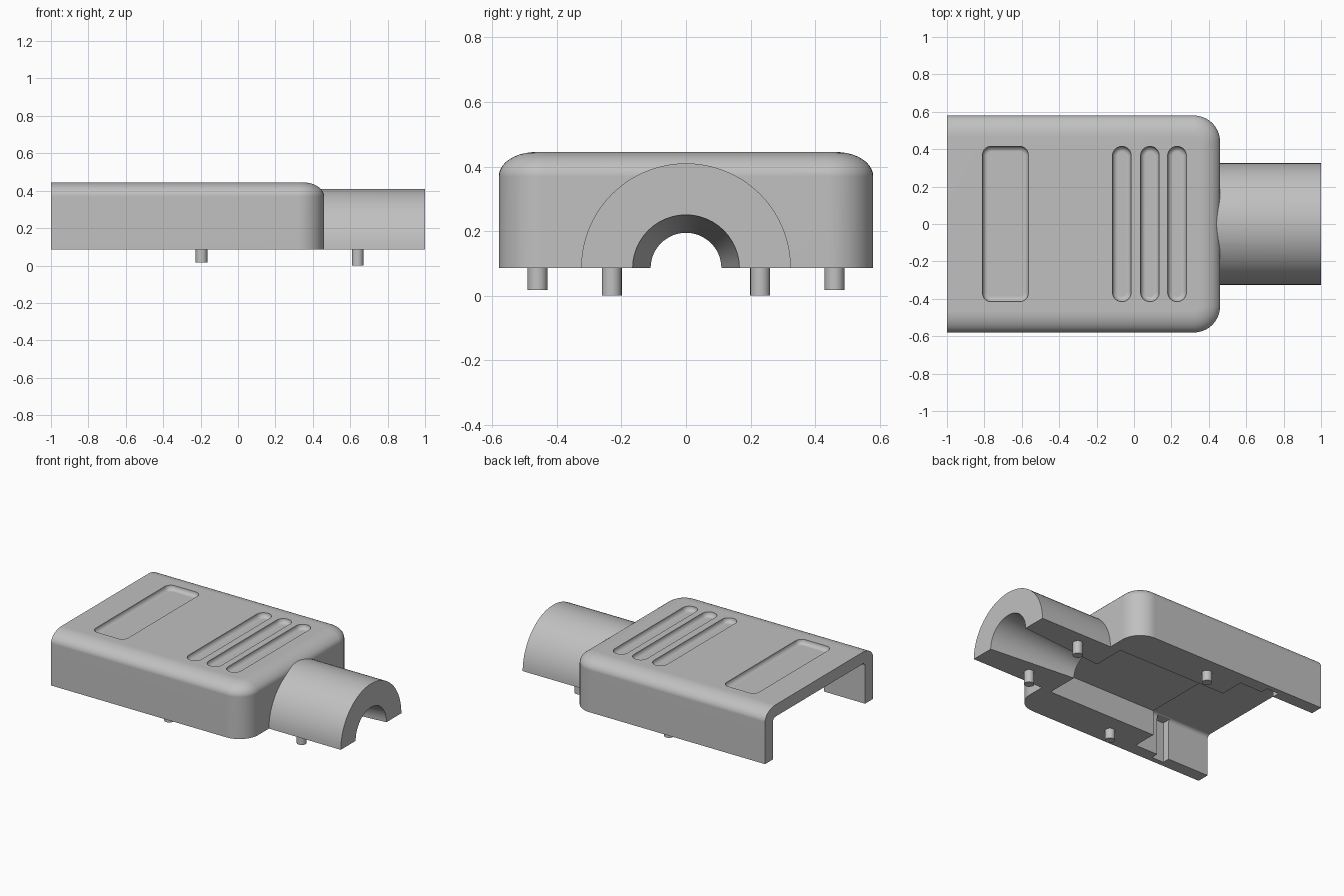
import bpy, bmesh, math
from mathutils import Matrix

if "Cube" in bpy.data.objects:
    bpy.data.objects.remove(bpy.data.objects["Cube"], do_unlink=True)

grey = bpy.data.materials.new("plain_grey")
grey.use_nodes = True
GREY = (0.53, 0.53, 0.53, 1)
grey.diffuse_color = GREY
grey.node_tree.nodes["Principled BSDF"].inputs["Base Color"].default_value = GREY

BASE, TOP = 0.085, 0.445      # parting plane and lid height


def finish(name, bm):
    bmesh.ops.recalc_face_normals(bm, faces=bm.faces)
    mesh = bpy.data.meshes.new(name)
    bm.to_mesh(mesh)
    bm.free()
    mesh.materials.append(grey)
    ob = bpy.data.objects.new(name, mesh)
    bpy.context.collection.objects.link(ob)
    return ob


def box(name, x0, x1, hy, z0, z1, round_top=0):
    bm = bmesh.new()
    size = Matrix.Diagonal((x1 - x0, 2 * hy, z1 - z0, 1))
    place = Matrix.Translation(((x0 + x1) / 2, 0, (z0 + z1) / 2))
    bmesh.ops.create_cube(bm, size=1, matrix=place @ size)
    if round_top:
        edges = [e for e in bm.edges if all(v.co.z > z1 - 0.001 for v in e.verts)
                 and abs(e.verts[0].co.y - e.verts[1].co.y) < 0.001]
        bmesh.ops.bevel(bm, geom=edges, offset=round_top, segments=5,
                        profile=0.5, affect='EDGES')
    return finish(name, bm)


def cone(name, x0, x1, r0, r1, segments):
    """Round bar along x, centred on the parting plane."""
    bm = bmesh.new()
    place = Matrix.Translation(((x0 + x1) / 2, 0, BASE)) @ Matrix.Rotation(math.pi / 2, 4, 'Y')
    bmesh.ops.create_cone(bm, cap_ends=True, segments=segments, radius1=r0, radius2=r1,
                          depth=x1 - x0, matrix=place)
    return finish(name, bm)


def outline(x0, x1, hy, r_left, r_right, z, steps=10):
    """Rectangle with separately rounded left and right corners."""
    pts = []
    corners = ((x1, hy, r_right, 0), (x0, hy, r_left, 1),
               (x0, -hy, r_left, 2), (x1, -hy, r_right, 3))
    for x, y, r, quarter in corners:
        cx = x - math.copysign(r, x - (x0 + x1) / 2)
        cy = y - math.copysign(r, y)
        for i in range(steps + 1 if r else 1):
            a = (quarter + i / steps) * math.pi / 2
            pts.append((cx + r * math.cos(a), cy + r * math.sin(a), z))
    return pts


def loft(name, rings):
    bm = bmesh.new()
    loops = [[bm.verts.new(p) for p in ring] for ring in rings]
    for a, b in zip(loops, loops[1:]):
        for i in range(len(a)):
            j = (i + 1) % len(a)
            bm.faces.new((a[i], a[j], b[j], b[i]))
    bm.faces.new(loops[0])
    bm.faces.new(loops[-1])
    return finish(name, bm)


def combine(target, tool, operation):
    mod = target.modifiers.new(tool.name, 'BOOLEAN')
    mod.operation, mod.solver, mod.object = operation, 'EXACT', tool
    bpy.context.view_layer.objects.active = target
    bpy.ops.object.modifier_apply(modifier=mod.name)
    bpy.data.objects.remove(tool, do_unlink=True)


# Shell with rounded far corners and a rounded top edge
rings = [outline(-1, 0.46, 0.58, 0, 0.14, 0)]
for i in range(11):
    a = i / 10 * math.pi / 2
    inset = 0.115 * (1 - math.cos(a))
    z = TOP - 0.075 * (1 - math.sin(a))
    rings.append(outline(-1, 0.46 - inset, 0.58 - inset, 0, 0.14 - inset, z))
shell = loft("connector_shell", rings)

# Cable sleeve, then everything below the parting plane removed
combine(shell, cone("sleeve", 0.3, 1, 0.325, 0.325, 80), 'UNION')
combine(shell, box("parting_cut", -2, 2, 2, -1, BASE), 'DIFFERENCE')

# Hollow interior: open end, catch notches, narrow chamber, tapered bore
combine(shell, box("open_end", -1.1, -0.43, 0.495, 0, 0.365, 0.025), 'DIFFERENCE')
combine(shell, box("notches", -0.69, -0.6, 0.545, 0, 0.36), 'DIFFERENCE')
combine(shell, box("chamber", -0.5, 0.385, 0.33, 0, 0.255), 'DIFFERENCE')
combine(shell, cone("bore", 0.3, 1.05, 0.102, 0.17, 48), 'DIFFERENCE')


# Grip recesses in the top, with rounded floors
def recess(name, x0, x1, corner, fillet, depth=0.03):
    sections = [outline(x0, x1, 0.415, corner, corner, TOP + 0.05)]
    for i in range(7):
        a = i / 6 * math.pi / 2
        d = fillet * (1 - math.cos(a))
        z = TOP - depth + fillet * (1 - math.sin(a))
        sections.append(outline(x0 + d, x1 - d, 0.415 - d, corner - d, corner - d, z))
    combine(shell, loft(name, sections), 'DIFFERENCE')


recess("label_recess", -0.81, -0.565, 0.045, 0.028)
for n, x in enumerate((-0.065, 0.085, 0.23)):
    recess(f"grip_slot_{n}", x - 0.05, x + 0.05, 0.0495, 0.028)

# Locating pegs
parts = [shell]
for x, y, tip, label in ((-0.195, 0.46, 0.017, "body"), (0.64, 0.23, 0, "sleeve")):
    for side, word in ((1, "back"), (-1, "front")):
        bm = bmesh.new()
        bmesh.ops.create_cone(bm, cap_ends=True, segments=24, radius1=0.031, radius2=0.031,
                              depth=0.1 - tip,
                              matrix=Matrix.Translation((x, side * y, (0.1 + tip) / 2)))
        parts.append(finish(f"{label}_peg_{word}", bm))

# Smooth shading with crisp edges
bpy.ops.object.select_all(action='DESELECT')
for ob in parts:
    ob.select_set(True)
bpy.context.view_layer.objects.active = shell
bpy.ops.object.shade_smooth_by_angle(angle=math.radians(25))
shell.modifiers.new("even_shading", 'WEIGHTED_NORMAL').keep_sharp = True
